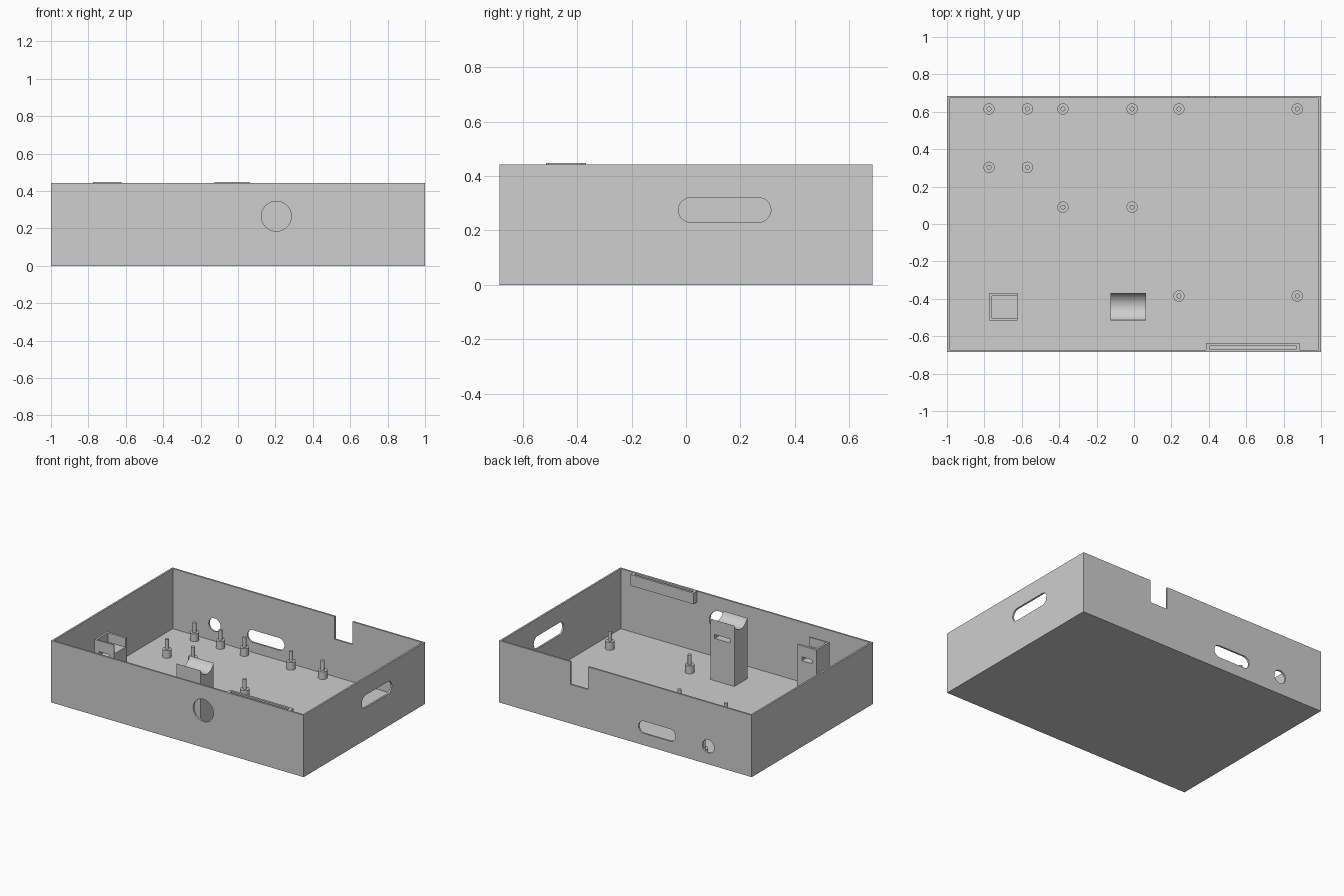
import bpy
import bmesh
from math import sin, cos, pi, sqrt, radians
from mathutils import Vector

if "Cube" in bpy.data.objects:
    bpy.data.objects.remove(bpy.data.objects["Cube"], do_unlink=True)

gray = bpy.data.materials.new("light_gray_plastic")
gray.use_nodes = True
COLOR = (0.62, 0.62, 0.62, 1)
gray.diffuse_color = COLOR
gray.node_tree.nodes["Principled BSDF"].inputs["Base Color"].default_value = COLOR

HALF_Y, HEIGHT, WALL = 0.685, 0.443, 0.0125
TOWER_TOP = 0.447
TOWER_Y = (-0.515, -0.368)


def prism(name, outline, axis, start, end):
    """Extrude a 2D outline along an axis between two positions."""
    place = {"x": lambda p, t: (t, p[0], p[1]),
             "y": lambda p, t: (p[0], t, p[1]),
             "z": lambda p, t: (p[0], p[1], t)}[axis]
    bm = bmesh.new()
    face = bm.faces.new([bm.verts.new(place(p, start)) for p in outline])
    result = bmesh.ops.extrude_face_region(bm, geom=[face])
    moved = [v for v in result["geom"] if isinstance(v, bmesh.types.BMVert)]
    shift = Vector(place((0, 0), end - start))
    bmesh.ops.translate(bm, verts=moved, vec=shift)
    bmesh.ops.recalc_face_normals(bm, faces=bm.faces)
    mesh = bpy.data.meshes.new(name)
    bm.to_mesh(mesh)
    bm.free()
    mesh.materials.append(gray)
    obj = bpy.data.objects.new(name, mesh)
    bpy.context.collection.objects.link(obj)
    return obj


def box(name, xs, ys, zs):
    corners = [(xs[0], ys[0]), (xs[1], ys[0]), (xs[1], ys[1]), (xs[0], ys[1])]
    return prism(name, corners, "z", *zs)


def slot(u, v, radius, length=0.0, sides=48):
    """Round-ended outline; a plain circle when length is zero."""
    points = []
    for i in range(sides):
        a = 2 * pi * (i + 0.5) / sides
        offset = length / 2 if cos(a) > 0 else -length / 2
        points.append((u + offset + radius * cos(a), v + radius * sin(a)))
    return points


def select_only(obj):
    bpy.ops.object.select_all(action="DESELECT")
    obj.select_set(True)
    bpy.context.view_layer.objects.active = obj


def cut(target, *cutters):
    select_only(target)
    for cutter in cutters:
        cutter.hide_render = True
        mod = target.modifiers.new("cut", "BOOLEAN")
        mod.operation, mod.solver, mod.object = "DIFFERENCE", "EXACT", cutter
        bpy.ops.object.modifier_apply(modifier=mod.name)
        bpy.data.objects.remove(cutter, do_unlink=True)


def smooth(obj):
    select_only(obj)
    bpy.ops.object.shade_smooth_by_angle(angle=radians(30))


# Open tray with openings in the front, back and one end wall
inner_x, inner_y = 1 - WALL, HALF_Y - WALL
front, back = (-0.75, -0.62), (0.62, 0.75)
tray = box("tray", (-1, 1), (-HALF_Y, HALF_Y), (0, HEIGHT))
cut(tray,
    box("cavity", (-inner_x, inner_x), (-inner_y, inner_y), (WALL, 0.6)),
    prism("front_round_hole", slot(0.205, 0.265, 0.08), "y", *front),
    prism("end_slot", slot(0.142, 0.275, 0.045, 0.25), "x", 0.9, 1.1),
    prism("back_slot", slot(-0.25, 0.128, 0.044, 0.205), "y", *back),
    prism("back_round_hole", slot(-0.656, 0.128, 0.047), "y", *back),
    box("back_notch", (0.295, 0.435), back, (0.28, 0.6)))
smooth(tray)

# Stepped mounting posts
posts = [(x, 0.615) for x in (-0.775, -0.57, -0.38, -0.01, 0.24, 0.873)]
posts += [(-0.775, 0.303), (-0.57, 0.303), (-0.38, 0.09), (-0.01, 0.09),
          (0.24, -0.385), (0.873, -0.385)]
for i, (x, y) in enumerate(posts, 1):
    collar = prism(f"post_collar_{i}", slot(x, y, 0.03, sides=32), "z", 0.008, 0.068)
    pin = prism(f"post_pin_{i}", slot(x, y, 0.013, sides=24), "z", 0.06, 0.138)
    smooth(collar)
    smooth(pin)

# Cradle tower with a trough across its top and a strap slot
cradle = box("cradle_tower", (-0.125, 0.065), TOWER_Y, (0.008, TOWER_TOP))
mid = sum(TOWER_Y) / 2
half = (TOWER_Y[1] - TOWER_Y[0]) / 2 - 0.0005
radius = 0.078
center_z = TOWER_TOP + sqrt(radius ** 2 - half ** 2)
cut(cradle,
    prism("trough", slot(mid, center_z, radius, sides=96), "x", -0.2, 0.2),
    box("strap_slot", (-0.09, 0.03), (-0.6, -0.3), (0.315, 0.343)))
smooth(cradle)

# Pocket tower, open toward one end, with a strap slot
pocket = box("pocket_tower", (-0.775, -0.622), TOWER_Y, (0.008, TOWER_TOP))
cut(pocket,
    box("pocket", (-0.76, -0.55), (-0.506, -0.384), (0.382, 0.6)),
    box("strap_slot", (-0.74, -0.66), (-0.6, -0.3), (0.34, 0.368)))

# Slotted holder along the top of the front wall
holder = box("front_holder", (0.385, 0.885), (-inner_y - 0.004, -0.635),
             (HEIGHT - 0.08, HEIGHT - 0.0005))
cut(holder, box("holder_slot", (0.405, 0.865), (-0.67, -0.65), (HEIGHT - 0.065, 0.6)))
